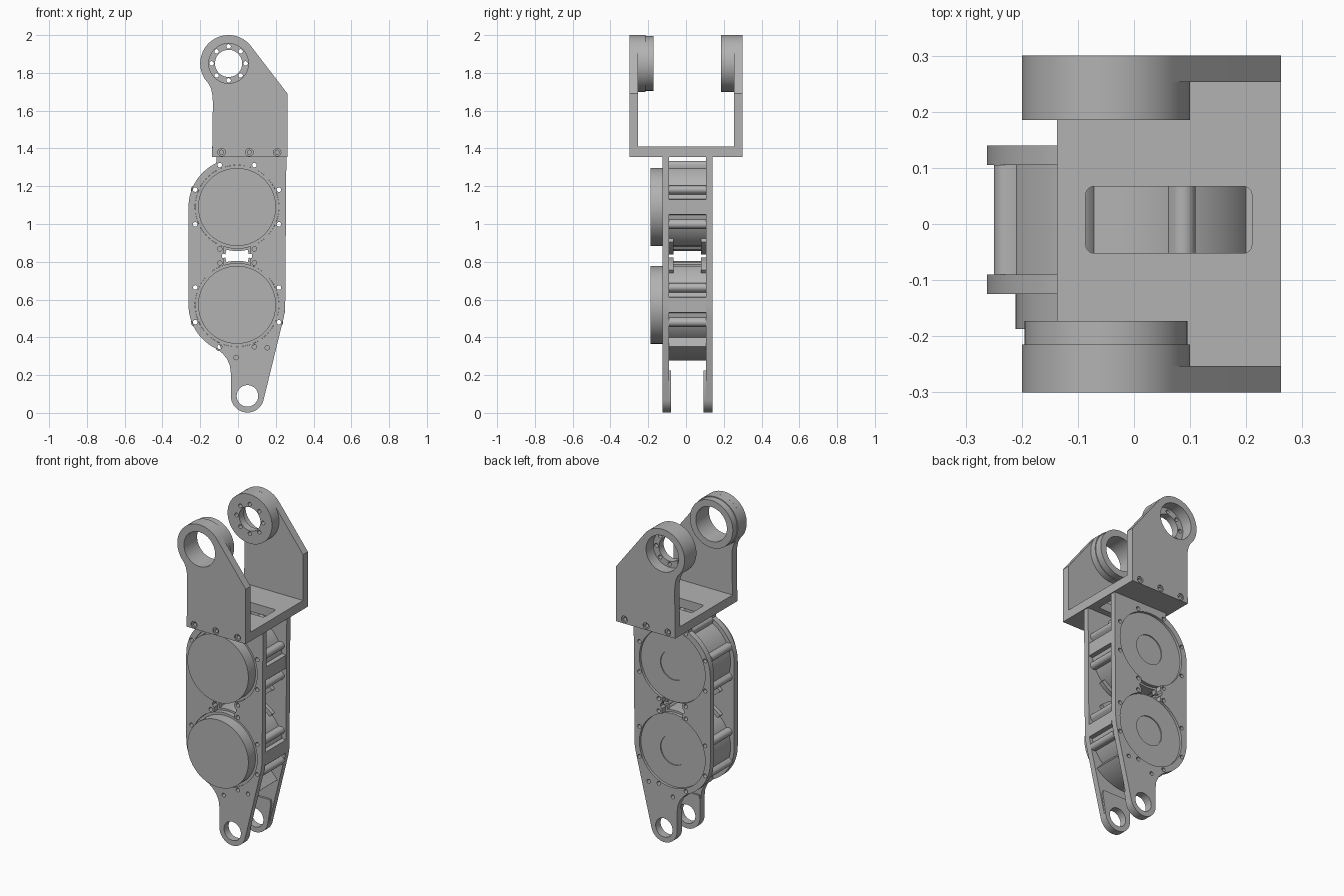
import bpy, bmesh, math

if "Cube" in bpy.data.objects:
    bpy.data.objects.remove(bpy.data.objects["Cube"])

grey = bpy.data.materials.new("machined_grey")
grey.diffuse_color = (0.45, 0.45, 0.45, 1)
grey.use_nodes = True
grey.node_tree.nodes["Principled BSDF"].inputs["Base Color"].default_value = grey.diffuse_color


def arc(cx, cz, r, a0, a1, n=32):
    """Points on an arc in the x-z plane, angles in degrees."""
    return [(cx + r * math.cos(math.radians(a0 + (a1 - a0) * i / n)),
             cz + r * math.sin(math.radians(a0 + (a1 - a0) * i / n))) for i in range(n + 1)]


def circle(cx, cz, r, n=64):
    return arc(cx, cz, r, 0, 360, n)[:-1]


def bolt(p):
    return circle(p[0], p[1], 0.012, 16)


def finish(ob):
    """Weld, smooth by angle and paint one mesh object."""
    me = ob.data
    bm = bmesh.new()
    bm.from_mesh(me)
    bmesh.ops.remove_doubles(bm, verts=bm.verts, dist=1e-5)
    bmesh.ops.recalc_face_normals(bm, faces=bm.faces)
    bm.to_mesh(me)
    bm.free()
    me.materials.clear()
    me.materials.append(grey)
    for o in bpy.context.selected_objects:
        o.select_set(False)
    ob.select_set(True)
    bpy.context.view_layer.objects.active = ob
    bpy.ops.object.shade_smooth_by_angle(angle=math.radians(30))


def prism(name, loops, lo, hi, flat=False):
    """Extrude an x-z outline with holes from y=lo to y=hi (flat: x-y outline along z)."""
    cu = bpy.data.curves.new(name, 'CURVE')
    cu.dimensions, cu.fill_mode, cu.extrude = '2D', 'BOTH', (hi - lo) / 2
    for loop in loops:
        sp = cu.splines.new('POLY')
        sp.points.add(len(loop) - 1)
        for p, (x, z) in zip(sp.points, loop):
            p.co = (x, z, 0, 1)
        sp.use_cyclic_u = True
    tmp = bpy.data.objects.new(name + "_outline", cu)
    bpy.context.collection.objects.link(tmp)
    bpy.context.view_layer.update()
    me = bpy.data.meshes.new_from_object(tmp.evaluated_get(bpy.context.evaluated_depsgraph_get()))
    bpy.data.objects.remove(tmp)
    ob = bpy.data.objects.new(name, me)
    bpy.context.collection.objects.link(ob)
    mid = (lo + hi) / 2
    if flat:
        ob.location.z = mid
    else:
        ob.location.y = mid
        ob.rotation_euler.x = math.pi / 2
    finish(ob)
    return ob


# Shared layout
MX, MZ = -0.005, (1.09, 0.572)          # motor centres
LX, LZ = 0.05, 0.09                     # lower lug centre
EX, EZ = -0.05, 1.85                    # upper eye centre
BOLT_ANGLES = [22.5 + 45 * k for k in range(8)]


def polar(cz, r, a):
    return (MX + r * math.cos(math.radians(a)), cz + r * math.sin(math.radians(a)))


# Arm side plates: outline, joined motor opening, lug hole and bolt holes
outline = ([(0.256, 1.355), (-0.114, 1.355)]
           + arc(MX, MZ[0], 0.257, 115, 180, 20) + arc(MX, MZ[1], 0.257, 180, 246, 20)
           + [(-0.08, 0.313), (-0.058, 0.285), (-0.043, 0.25), (-0.038, 0.21)]
           + arc(LX, LZ, 0.088, 180, 346, 28) + [(0.242, 0.505), (0.248, 0.54), (0.25, 0.572)])
opening = (arc(MX, MZ[0], 0.222, -71.6, 251.6, 56)
           + [(MX - 0.07, 0.85), (MX - 0.08, 0.837), (MX - 0.08, 0.825), (MX - 0.07, 0.812)]
           + arc(MX, MZ[1], 0.222, 108.4, 431.6, 56)
           + [(MX + 0.07, 0.812), (MX + 0.08, 0.825), (MX + 0.08, 0.837), (MX + 0.07, 0.85)])
plate_bolts = [bolt(polar(cz, 0.24, a)) for cz in MZ for a in BOLT_ANGLES]
plate_bolts += [bolt((-0.01, 0.293)), bolt((0.155, 0.345))]
lug_hole = circle(LX, LZ, 0.057, 40)
lug = arc(LX, LZ, 0.088, 180, 346, 28) + [(0.157, 0.2), (0.15, 0.225), (-0.03, 0.225), (-0.038, 0.2)]
for side, lo, hi, l0, l1 in (("front", -0.125, -0.09, -0.09, -0.08), ("back", 0.105, 0.14, 0.092, 0.105)):
    prism(side + "_arm_plate", [outline, opening, lug_hole] + plate_bolts, lo, hi)
    prism(side + "_lug_pad", [lug, lug_hole], l0, l1)

# Motors
for label, cz, inner in (("upper", MZ[0], (247.5, 292.5)), ("lower", MZ[1], (67.5, 112.5))):
    # Housing with bolt columns, except beside the gap between the motors
    columns = [a for a in BOLT_ANGLES if a not in inner]
    body = []
    for i in range(240):
        a = i * 1.5
        r = 0.233
        for b in BOLT_ANGLES:
            d = math.radians(a - b)
            s = 0.24 * math.sin(d)
            if abs(s) < 0.023 and math.cos(d) > 0:
                r = max(r, 0.24 * math.cos(d) + math.sqrt(0.023 ** 2 - s * s)) if b in columns else 0.224
        body.append(polar(cz, r, a))
    prism(label + "_motor_housing", [body] + [bolt(polar(cz, 0.24, a)) for a in columns], -0.09, 0.105)
    # Flange, front cover and back cover with a sunk centre
    prism(label + "_motor_flange", [circle(MX, cz, 0.2215)], -0.118, -0.09)
    prism(label + "_motor_cover", [circle(MX, cz, 0.206)], -0.187, -0.118)
    prism(label + "_motor_back", [circle(MX, cz, 0.2215), circle(MX, cz, 0.09)], 0.105, 0.125)
    prism(label + "_motor_back_centre", [circle(MX, cz, 0.09)], 0.105, 0.119)
    # Flat side pad joining both plates
    prism(label + "_side_pad", [[(0.2, cz - 0.045), (0.25, cz - 0.04), (0.25, cz + 0.04), (0.2, cz + 0.045)]],
          -0.09, 0.105)
    # Short curved lugs behind the inner bolts
    sign = -1 if label == "upper" else 1
    for mirror in (1, -1):
        band = [polar(cz, r, sign * a) for r, angles in ((0.222, range(46, 77, 3)), (0.258, range(76, 45, -3)))
                for a in angles]
        band = [(MX + mirror * (x - MX), z) for x, z in band]
        prism(label + "_front_short_lug", [band], -0.09, -0.065)
        prism(label + "_back_short_lug", [band], 0.08, 0.105)

# Curved web between the plates under the lower motor
web = arc(MX, MZ[1], 0.23, 246, 312, 24) + arc(MX, MZ[1], 0.295, 312, 262, 24) + [(-0.08, 0.315)]
prism("lower_web", [web], -0.09, 0.105)

# Upper fork: cheeks, base with a rounded window, screws
cheek = ([(-0.137, 1.355), (0.262, 1.355), (0.262, 1.69)] + arc(EX, EZ, 0.15, 37, 215, 48)
         + [(-0.155, 1.742), (-0.142, 1.715), (-0.135, 1.68), (-0.133, 1.64)])
screws = [(-0.087, 1.38), (0.06, 1.38), (0.207, 1.38)]
screw_holes = [circle(x, z, 0.02, 24) for x, z in screws]
prism("front_fork_cheek", [cheek, circle(EX, EZ, 0.105)] + screw_holes, -0.30, -0.253)
prism("back_fork_cheek", [cheek, circle(EX, EZ, 0.11)] + screw_holes, 0.253, 0.30)
for x, z in screws:
    for lo, hi in ((-0.292, -0.253), (0.253, 0.292)):
        prism("fork_screw", [circle(x, z, 0.02, 24), circle(x, z, 0.011, 16)], lo, hi)
window = []
for cx, cy, a in ((0.195, 0.052, 0), (-0.071, 0.052, 90), (-0.071, -0.037, 180), (0.195, -0.037, 270)):
    window += arc(cx, cy, 0.015, a, a + 90, 6)
base = [(-0.137, -0.253), (0.262, -0.253), (0.262, 0.253), (-0.137, 0.253)]
prism("fork_base", [base, window], 1.355, 1.41, flat=True)

# Eye rings: stepped open ring in front, bolted bearing seat behind
eye = circle(EX, EZ, 0.15)
prism("front_eye_ring", [eye, circle(EX, EZ, 0.105)], -0.253, -0.215)
prism("front_eye_step", [circle(EX, EZ, 0.145), circle(EX, EZ, 0.105)], -0.215, -0.173)
prism("back_eye_ring", [eye, circle(EX, EZ, 0.11)], 0.23, 0.253)
seat_bolts = [bolt((EX + 0.09 * math.cos(k * math.pi / 4), EZ + 0.09 * math.sin(k * math.pi / 4)))
              for k in range(8)]
prism("back_eye_seat", [eye, circle(EX, EZ, 0.072, 48)] + seat_bolts, 0.185, 0.23)
